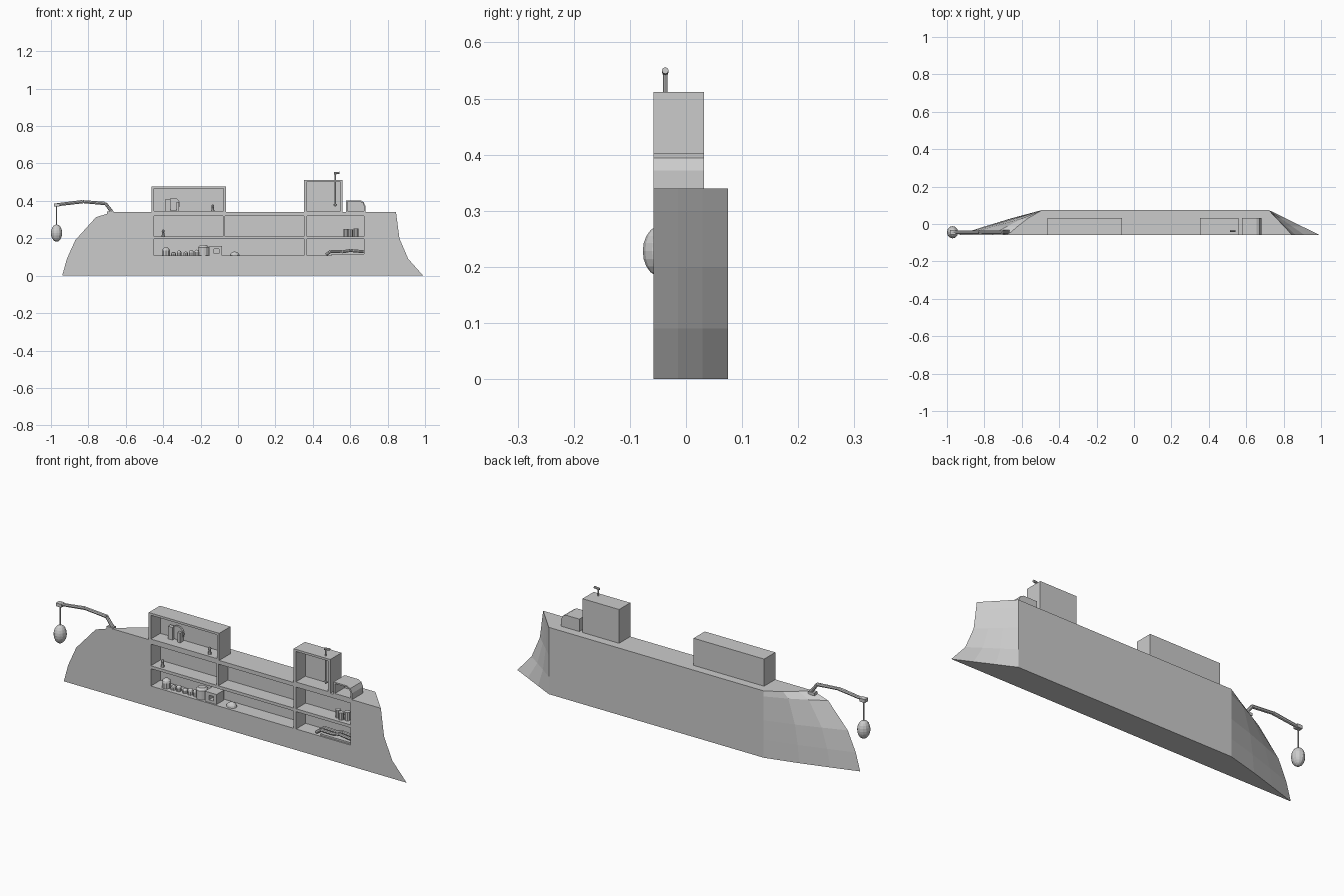
import bpy, bmesh
from mathutils import Vector, Matrix

if "Cube" in bpy.data.objects:
    bpy.data.objects.remove(bpy.data.objects["Cube"])

FRONT, BACK, ROOM_BACK, CABIN_BACK = -0.058, 0.075, 0.018, 0.032


def obj_from_bm(name, bm):
    bmesh.ops.recalc_face_normals(bm, faces=bm.faces)
    me = bpy.data.meshes.new(name)
    bm.to_mesh(me)
    bm.free()
    ob = bpy.data.objects.new(name, me)
    bpy.context.collection.objects.link(ob)
    return ob


def add_box(bm, x0, x1, y0, y1, z0, z1):
    m = Matrix.Translation(((x0 + x1) / 2, (y0 + y1) / 2, (z0 + z1) / 2)) @ \
        Matrix.Diagonal((x1 - x0, y1 - y0, z1 - z0, 1))
    bmesh.ops.create_cube(bm, size=1, matrix=m)


def box(name, *dims):
    bm = bmesh.new()
    add_box(bm, *dims)
    return obj_from_bm(name, bm)


def prism(name, pts, y0, y1):
    bm = bmesh.new()
    f = bm.faces.new([bm.verts.new((x, y0, z)) for x, z in pts])
    r = bmesh.ops.extrude_face_region(bm, geom=[f])
    vs = [v for v in r["geom"] if isinstance(v, bmesh.types.BMVert)]
    bmesh.ops.translate(bm, verts=vs, vec=(0, y1 - y0, 0))
    return obj_from_bm(name, bm)


def carve(ob, cutter):
    mod = ob.modifiers.new("rooms", 'BOOLEAN')
    mod.operation, mod.solver, mod.object = 'DIFFERENCE', 'EXACT', cutter
    bpy.context.view_layer.objects.active = ob
    bpy.ops.object.modifier_apply(modifier=mod.name)
    bpy.data.objects.remove(cutter)


def rod(name, p, q, r0, r1=None, n=8):
    p, q = Vector(p), Vector(q)
    d = q - p
    bm = bmesh.new()
    m = Matrix.Translation((p + q) / 2) @ d.to_track_quat('Z', 'Y').to_matrix().to_4x4()
    bmesh.ops.create_cone(bm, cap_ends=True, segments=n, radius1=r0,
                          radius2=r0 if r1 is None else r1, depth=d.length, matrix=m)
    return obj_from_bm(name, bm)


def ball(name, c, sx, sy, sz, n=12, rings=8):
    bm = bmesh.new()
    bmesh.ops.create_uvsphere(bm, u_segments=n, v_segments=rings, radius=1,
                              matrix=Matrix.Translation(c) @ Matrix.Diagonal((sx, sy, sz, 1)))
    return obj_from_bm(name, bm)


# Hull: front profile lofted to a narrower flat back
left = [(-0.94, 0), (-0.915, 0.09), (-0.87, 0.19), (-0.76, 0.312), (-0.675, 0.34)]
right = [(0.845, 0.34), (0.85, 0.30), (0.863, 0.2), (0.91, 0.09), (0.99, 0)]
bm = bmesh.new()
rings = []
for t, bulge in ((0, 0), (0.33, 0.01), (0.66, 0.015), (1, 0)):
    y = FRONT + t * (BACK - FRONT)
    ring = [(x + (-0.49 - x) * t - bulge, z) for x, z in left]
    ring += [(x + (0.72 - x) * t, z) for x, z in right]
    rings.append([bm.verts.new((x, y, z)) for x, z in ring])
for a, b in zip(rings, rings[1:]):
    for i in range(len(a)):
        j = (i + 1) % len(a)
        bm.faces.new((a[i], a[j], b[j], b[i]))
bm.faces.new(rings[0])
bm.faces.new(rings[-1])
hull = obj_from_bm("hull", bm)

# Rooms open to the front
bm = bmesh.new()
for x0, x1, z0, z1 in ((-0.45, 0.352, 0.107, 0.195), (0.368, 0.675, 0.107, 0.195),
                       (-0.45, -0.08, 0.21, 0.32), (-0.07, 0.352, 0.21, 0.32),
                       (0.368, 0.675, 0.21, 0.32)):
    add_box(bm, x0, x1, -0.2, ROOM_BACK, z0, z1)
carve(hull, obj_from_bm("room_cutter", bm))

# Deck cabins
for name, x0, x1, top in (("long_cabin", -0.462, -0.065, 0.478),
                          ("tall_cabin", 0.354, 0.56, 0.512)):
    cab = box(name, x0, x1, FRONT, CABIN_BACK, 0.34, top)
    carve(cab, box("cabin_cutter", x0 + 0.012, x1 - 0.012, -0.2, ROOM_BACK, 0.346, top - 0.011))
small = [(0.578, 0.34), (0.578, 0.403), (0.655, 0.403), (0.672, 0.394), (0.682, 0.372), (0.682, 0.34)]
inner = [(0.586, 0.346), (0.586, 0.396), (0.653, 0.396), (0.667, 0.388), (0.675, 0.37), (0.675, 0.346)]
cab = prism("small_cabin", small, FRONT, CABIN_BACK)
carve(cab, prism("small_cabin_cutter", inner, -0.2, ROOM_BACK))

# Periscope
Y = -0.037
rod("periscope_tube", (0.52, Y, 0.37), (0.52, Y, 0.548), 0.004)
rod("periscope_head", (0.513, Y, 0.547), (0.542, Y, 0.55), 0.006)
rod("periscope_grip", (0.51, Y, 0.38), (0.53, Y, 0.38), 0.004)

# Crane arm with hanging lantern
YA = -0.044
arm = [(-0.672, 0.338), (-0.708, 0.386), (-0.83, 0.396), (-0.972, 0.379)]
for i, (a, b) in enumerate(zip(arm, arm[1:])):
    rod("crane_arm_%d" % i, (a[0], YA, a[1]), (b[0], YA, b[1]), 0.009, 0.008)
box("crane_tip", -0.985, -0.955, YA - 0.013, YA + 0.013, 0.37, 0.387)
box("crane_foot", -0.70, -0.665, YA - 0.012, YA + 0.012, 0.33, 0.344)
rod("lantern_cable", (-0.97, YA, 0.375), (-0.97, YA, 0.27), 0.003)
ball("lantern", (-0.97, YA, 0.228), 0.03, 0.033, 0.046, 12, 10)

# Machinery in the lower hold
F = 0.107
for i, (x, r, h) in enumerate(((-0.385, 0.022, 0.045), (-0.345, 0.014, 0.02), (-0.315, 0.013, 0.028),
                               (-0.28, 0.013, 0.022), (-0.25, 0.014, 0.03), (-0.22, 0.014, 0.032))):
    rod("machine_base_%d" % i, (x, -0.025, F), (x, -0.025, F + h * 0.6), r, n=10)
    ball("machine_cap_%d" % i, (x, -0.025, F + h * 0.6), r, r, h * 0.4, 10, 6)
rod("boiler", (-0.185, -0.025, F), (-0.185, -0.025, F + 0.045), 0.027, n=12)
rod("boiler_lid", (-0.185, -0.025, F + 0.045), (-0.185, -0.025, F + 0.056), 0.029, 0.018, 12)
furnace = box("furnace", -0.152, -0.086, -0.05, 0.01, F, 0.158)
carve(furnace, box("furnace_cutter", -0.128, -0.102, -0.2, -0.02, 0.12, 0.143))
ball("mound", (-0.018, -0.025, F), 0.026, 0.022, 0.022)

# Low pipes in the right hold
for i, y in enumerate((-0.04, -0.012)):
    path = [(0.47, F + 0.005), (0.495, 0.13), (0.56, 0.128), (0.60, 0.135), (0.673, 0.128)]
    for j, (a, b) in enumerate(zip(path, path[1:])):
        rod("pipe_%d_%d" % (i, j), (a[0], y, a[1]), (b[0], y, b[1]), 0.008)
box("pipe_bed", 0.50, 0.675, -0.05, 0.0, F, 0.115)

# Barrels
for i, (x, y, h) in enumerate(((0.578, -0.02, 0.04), (0.602, -0.03, 0.036), (0.63, -0.02, 0.042))):
    rod("barrel_%d" % i, (x, y, 0.21), (x, y, 0.21 + h), 0.014, n=10)

# Small stools and furniture
for name, x, z, h in (("mid_stool", -0.40, 0.21, 0.028), ("cabin_stool", -0.135, 0.346, 0.026)):
    rod(name + "_base", (x, -0.035, z), (x, -0.035, z + h * 0.7), 0.009, 0.006)
    ball(name + "_top", (x, -0.035, z + h), 0.008, 0.008, 0.01, 8, 6)
rod("round_screen", (-0.345, 0.002, 0.382), (-0.345, 0.012, 0.382), 0.035, n=20)
box("screen_panel", -0.388, -0.362, -0.01, 0.01, 0.346, 0.41)
box("side_panel", -0.33, -0.315, -0.015, 0.01, 0.346, 0.395)
